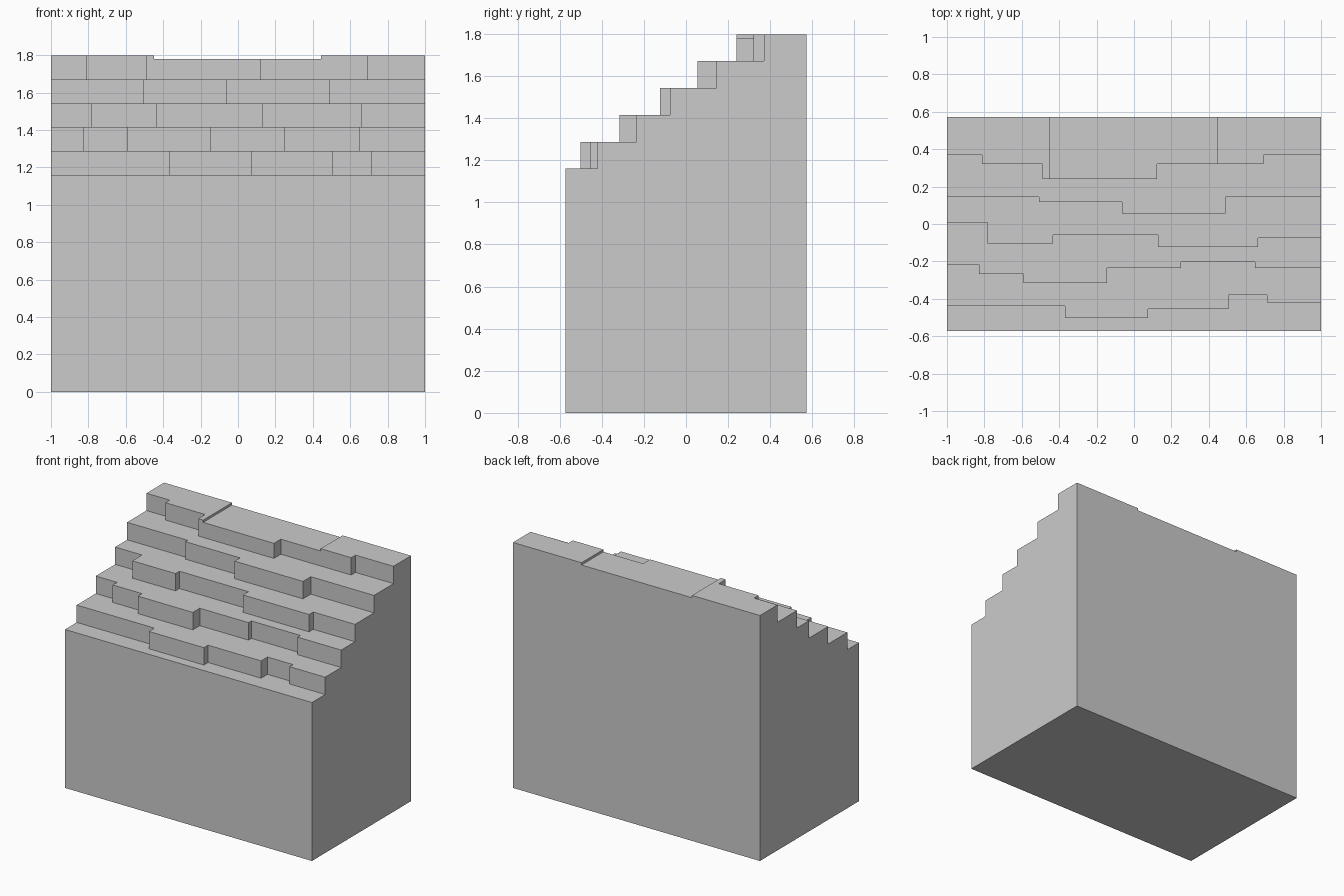
import bpy, bmesh

if "Cube" in bpy.data.objects:
    bpy.data.objects.remove(bpy.data.objects["Cube"])

FRONT, BACK = -0.573, 0.573
LEVELS = [1.16, 1.287, 1.415, 1.542, 1.67, 1.797]
DIP = (-0.45, 0.445, 1.78)      # shallow recess in the top course

# Each course: (x where the brick ends, y of its front face)
COURSES = [
    [(-.37, -.438), (.075, -.502), (.505, -.454), (.712, -.38), (1, -.42)],
    [(-.828, -.217), (-.59, -.267), (-.145, -.315), (.25, -.235), (.648, -.202), (1, -.235)],
    [(-.782, .007), (-.433, -.105), (.127, -.06), (.662, -.123), (1, -.075)],
    [(-.508, .145), (-.065, .118), (.488, .055), (1, .145)],
    [(-.812, .37), (-.49, .32), (-.45, .24), (.123, .24), (.445, .32), (.693, .32), (1, .37)],
]

bm = bmesh.new()


def face(points):
    bm.faces.new([bm.verts.new(p) for p in points])


def front_line(course):
    """Stepped plan line along the brick fronts, left to right."""
    pts, x = [], -1
    for end, y in course:
        for p in ((x, y), (end, y)):
            if not pts or pts[-1] != p:
                pts.append(p)
        x = end
    return pts


lines = [[(-1, FRONT), (1, FRONT)]] + [front_line(c) for c in COURSES]
bottoms = [0] + LEVELS[:-1]

for i, line in enumerate(lines):
    # Brick faces and the returns between them
    for a, b in zip(line, line[1:]):
        mid = (a[0] + b[0]) / 2
        top = DIP[2] if i == 5 and DIP[0] < mid < DIP[1] else LEVELS[i]
        face([(*a, bottoms[i]), (*b, bottoms[i]), (*b, top), (*a, top)])
    # Tread up to the next course
    if i < 5:
        face([(*p, LEVELS[i]) for p in line + lines[i + 1][::-1]])

# Top surface in three parts with the lowered middle
top = LEVELS[-1]
for x0, x1, z in ((-1, DIP[0], top), (DIP[0], DIP[1], DIP[2]), (DIP[1], 1, top)):
    edge = [p for p in lines[-1] if x0 <= p[0] <= x1]
    face([(*p, z) for p in edge + [(x1, BACK), (x0, BACK)]])

# Small steps at the ends of the recess
for x, y in ((DIP[0], .24), (DIP[1], .32)):
    face([(x, y, DIP[2]), (x, BACK, DIP[2]), (x, BACK, top), (x, y, top)])

# Stepped side walls
for s, k in ((-1, 0), (1, -1)):
    pts = [(s, BACK, 0)]
    for i, line in enumerate(lines):
        y = line[k][1]
        pts += [(s, y, bottoms[i]), (s, y, LEVELS[i])]
    face(pts + [(s, BACK, top)])

# Back wall and underside
face([(x, BACK, z) for x, z in ((-1, 0), (1, 0), (1, top), (DIP[1], top), (DIP[1], DIP[2]),
                                (DIP[0], DIP[2]), (DIP[0], top), (-1, top))])
face([(-1, FRONT, 0), (1, FRONT, 0), (1, BACK, 0), (-1, BACK, 0)])

bmesh.ops.remove_doubles(bm, verts=bm.verts, dist=0.0005)
bmesh.ops.recalc_face_normals(bm, faces=bm.faces)
mesh = bpy.data.meshes.new("stepped_brick_wall")
bm.to_mesh(mesh)
bm.free()
bpy.context.collection.objects.link(bpy.data.objects.new("stepped_brick_wall", mesh))
